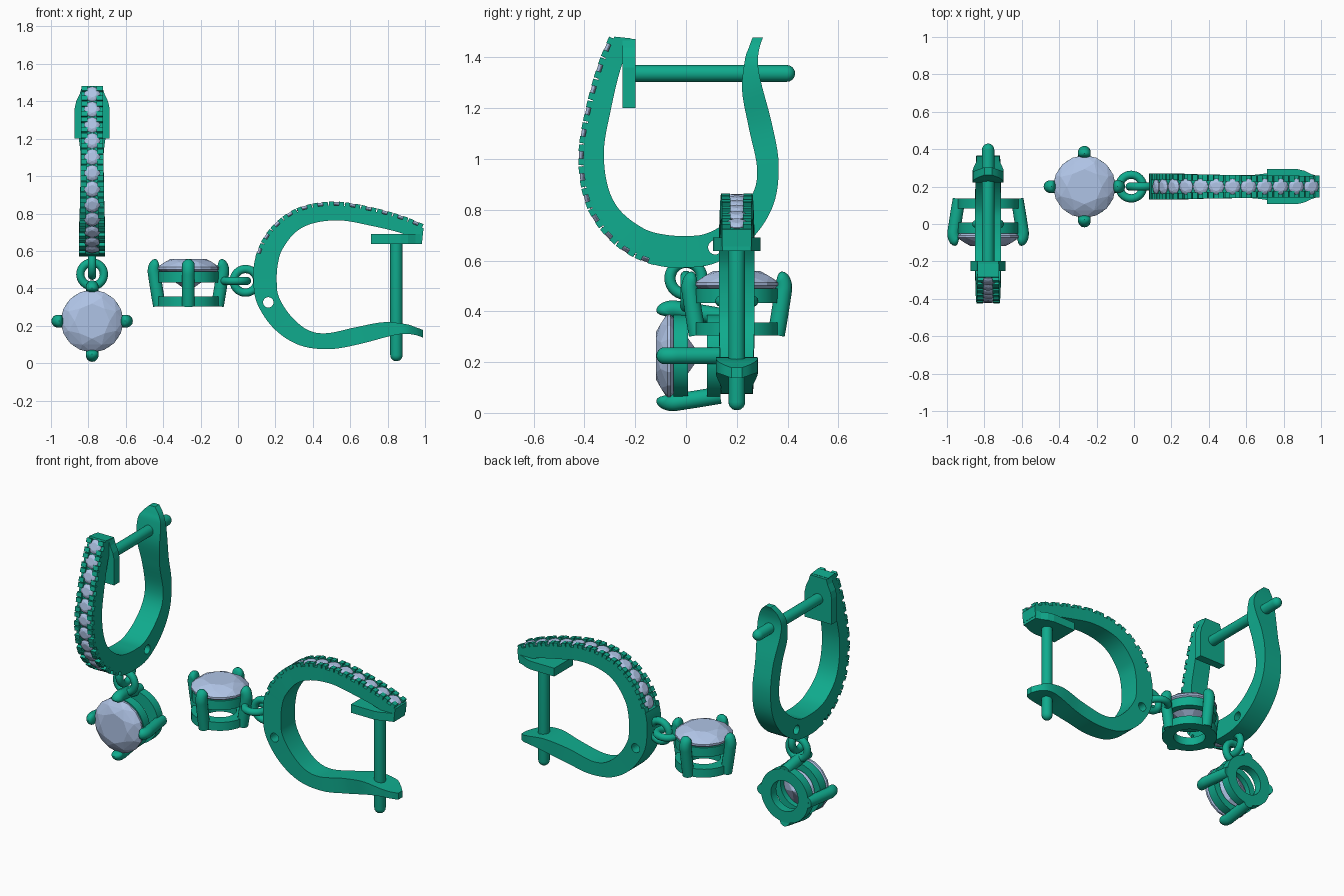
import bpy, bmesh
from math import sin, cos, pi, tau
from mathutils import Vector as V, Matrix

if "Cube" in bpy.data.objects:
    bpy.data.objects.remove(bpy.data.objects["Cube"])

def mat(name, col):
    m = bpy.data.materials.new(name)
    m.diffuse_color = (*col, 1)
    m.use_nodes = True
    m.node_tree.nodes["Principled BSDF"].inputs["Base Color"].default_value = m.diffuse_color
    return m

METAL = mat("green_metal", (0.005, 0.41, 0.27))
STONE = mat("pale_stone", (0.43, 0.55, 0.79))
parts = []

def finish(name, bm, material=METAL, smooth=True):
    bmesh.ops.recalc_face_normals(bm, faces=bm.faces)
    me = bpy.data.meshes.new(name)
    bm.to_mesh(me)
    bm.free()
    me.materials.append(material)
    ob = bpy.data.objects.new(name, me)
    bpy.context.collection.objects.link(ob)
    if smooth:
        bpy.ops.object.select_all(action='DESELECT')
        ob.select_set(True)
        bpy.context.view_layer.objects.active = ob
        bpy.ops.object.shade_smooth_by_angle(angle=0.6)
    parts.append(ob)
    return ob

def loft(bm, rings, loop=False):
    vs = [[bm.verts.new(p) for p in r] for r in rings]
    n = len(vs[0])
    for i in range(len(vs) - (not loop)):
        a, b = vs[i], vs[(i + 1) % len(vs)]
        for j in range(n):
            bm.faces.new((a[j], a[(j + 1) % n], b[(j + 1) % n], b[j]))
    if not loop:
        bm.faces.new(vs[0])
        bm.faces.new(vs[-1])

def tube(bm, path, radii, side, n=14):
    # tube along a planar path; side is the plane's normal
    rings = []
    for i, p in enumerate(path):
        t = (path[min(i + 1, len(path) - 1)] - path[max(i - 1, 0)]).normalized()
        nrm = side.cross(t)
        rings.append([p + radii[i] * (cos(k * tau / n) * nrm + sin(k * tau / n) * side) for k in range(n)])
    loft(bm, rings)

def lathe(bm, profile, place, n=40):
    loft(bm, [[place(r * cos(k * tau / n), r * sin(k * tau / n), h) for r, h in profile]
              for k in range(n)], loop=True)

def catmull(pts, steps):
    out = []
    for i in range(len(pts) - 1):
        a, b, c, d = (pts[max(i - 1, 0)], pts[i], pts[i + 1], pts[min(i + 2, len(pts) - 1)])
        for k in range(steps):
            t = k / steps
            out.append(0.5 * (2 * b + (c - a) * t + (2 * a - 5 * b + 4 * c - d) * t * t
                              + (3 * b - a - 3 * c + d) * t ** 3))
    return out + [pts[-1]]

def gem(bm, place):
    # brilliant cut with unit girdle radius, girdle at height 0
    pts = []
    for n, r, h, off in ((8, .56, .30, 0), (8, .82, .19, .5), (16, 1, .03, 0), (16, 1, -.04, 0),
                         (8, .5, -.42, .5), (1, 0, -.75, 0)):
        for k in range(n):
            a = (k + off) * tau / n
            pts.append(bm.verts.new(place(r * cos(a), r * sin(a), h)))
    bmesh.ops.convex_hull(bm, input=pts)

# hoop stations: outer y,z / inner y,z / half width
ST = [(-.30, 1.484, -.215, 1.475, .058), (-.346, 1.37, -.262, 1.34, .058), (-.39, 1.213, -.297, 1.19, .059),
      (-.421, 1.035, -.323, 1.04, .061), (-.409, .878, -.31, .90, .064), (-.358, .752, -.262, .80, .067),
      (-.252, .642, -.17, .728, .07), (-.122, .583, -.09, .703, .07), (0, .572, 0, .697, .07),
      (.125, .594, .085, .708, .07), (.258, .685, .185, .77, .067), (.344, .819, .262, .862, .065),
      (.365, .979, .28, .965, .063), (.338, 1.14, .248, 1.12, .062), (.296, 1.30, .221, 1.27, .08),
      (.283, 1.38, .232, 1.39, .08), (.29, 1.44, .248, 1.44, .056), (.303, 1.478, .262, 1.478, .02)]
STEPS, DEPTH = 6, .018
outer = catmull([V((w, a, b)) for a, b, c, d, w in ST], STEPS)
inner = catmull([V((w, c, d)) for a, b, c, d, w in ST], STEPS)
PAVE = 7 * STEPS
rings = []
for i, (o, q) in enumerate(zip(outer, inner)):
    w, o, q = o.x, V((0, o.y, o.z)), V((0, q.y, q.z))
    if i < PAVE:
        o += (q - o).normalized() * DEPTH
    X = V((w, 0, 0))
    rings.append([o - X, o + X, q + X, q - X])
bm = bmesh.new()
loft(bm, rings)
hoop = finish("hoop", bm)

# hinge hole through the hoop
bm = bmesh.new()
bmesh.ops.create_cone(bm, cap_ends=True, segments=24, radius1=.028, radius2=.028, depth=.4,
                      matrix=Matrix.Translation((0, .115, .652)) @ Matrix.Rotation(pi / 2, 4, 'Y'))
cutter = finish("hole_cutter", bm, smooth=False)
parts.remove(cutter)
cutter.hide_render = True
mod = hoop.modifiers.new("hole", 'BOOLEAN')
mod.object, mod.operation, mod.solver = cutter, 'DIFFERENCE', 'EXACT'
bpy.context.view_layer.objects.active = hoop
bpy.ops.object.modifier_apply(modifier="hole")
bpy.data.objects.remove(cutter)

# row of small stones with paired bead blocks between them
line = outer[:PAVE + 1]
lens = [0]
for a, b in zip(line, line[1:]):
    lens.append(lens[-1] + (b - a).length)

def frame(s):
    i = 0
    while i < len(line) - 2 and lens[i + 1] < s:
        i += 1
    p = line[i].lerp(line[i + 1], (s - lens[i]) / (lens[i + 1] - lens[i]))
    t = line[i + 1] - line[i]
    t.x = 0
    t.normalize()
    return p.x, V((0, p.y, p.z)), t, V((0, t.z, -t.y))

N = 12
pitch = lens[-1] / N
stones, beads = bmesh.new(), bmesh.new()
for k in range(N + 1):
    if k < N:
        w, p, t, n = frame((k + .5) * pitch)
        gem(stones, lambda a, b, h: V((a * .042, 0, 0)) + p + t * b * .042 + n * (h * .042 - DEPTH + .005))
    for ds in (-.0165, .0165):
        s = k * pitch + ds
        if not .01 < s < lens[-1]:
            continue
        w, p, t, n = frame(s)
        for sx in (-1, 1):
            x0, x1 = sx * (w - .034), sx * w
            loft(beads, [[V((x, 0, 0)) + p + t * d * .0135 + n * h
                          for x, d in ((x0, -1), (x1, -1), (x1, 1), (x0, 1))] for h in (-.03, .002)])
finish("small_stones", stones, STONE, False)
finish("stone_beads", beads, METAL, False)

# catch plate behind the hoop tip
half = [(.094, 1.2), (.094, 1.36), (.085, 1.40), (.066, 1.44), (.056, 1.473)]
outline = half + [(-x, z) for x, z in reversed(half)]
bm = bmesh.new()
loft(bm, [[V((x, y, z)) for x, z in outline] for y in (-.25, -.198)])
finish("catch_plate", bm, smooth=False)

# ear post with rounded end
bm = bmesh.new()
R = .033
dome = [(.397 + R * sin(a), R * cos(a)) for a in (0, .35, .7, 1.05, 1.4)]
ys = [(-.22, R)] + dome
tube(bm, [V((0, y, 1.337)) for y, r in ys], [r for y, r in ys], V((1, 0, 0)), 20)
finish("ear_post", bm)

# two linked jump rings
circ = [(.063 + .022 * cos(k * tau / 14), .022 * sin(k * tau / 14)) for k in range(14)]
bm = bmesh.new()
lathe(bm, circ, lambda a, b, h: V((h, a, .53 + b)))
finish("upper_link", bm)
bm = bmesh.new()
lathe(bm, circ, lambda a, b, h: V((a, h, .475 + b)))
finish("lower_link", bm)

# drop: big stone, two setting rings, four claws; h runs toward the front
def drop(a, b, h):
    return V((a, .44 - h, .225 + b))

bm = bmesh.new()
gem(bm, lambda a, b, h: drop(a * .167, b * .167, .508 + h * .167))
finish("drop_stone", bm, STONE, False)
for name, ro, ri, h0, h1 in (("upper_setting_ring", .162, .118, .432, .49),
                             ("base_setting_ring", .165, .095, .304, .357)):
    bm = bmesh.new()
    lathe(bm, [(ri, h0), (ro, h0), (ro, h1), (ri, h1)], drop)
    finish(name, bm)

claw = catmull([V(p) for p in ((.155, .306), (.166, .37), (.18, .46), (.184, .495), (.176, .522), (.158, .53))], 4)
radii = [.034] * (len(claw) - 3) + [.031, .025, .014]
bm = bmesh.new()
for k in range(4):
    d, s = (cos(k * pi / 2), sin(k * pi / 2)), V((-sin(k * pi / 2), 0, cos(k * pi / 2)))
    tube(bm, [drop(p.x * d[0], p.x * d[1], p.y) for p in claw], radii, s)
finish("claws", bm)

# place the hanging earring, and a second one lying on its back
lying = Matrix(((0, 0, 1, -.49), (-1, 0, 0, .2), (0, -1, 0, .44), (0, 0, 0, 1)))
for ob in list(parts):
    twin = ob.copy()
    twin.name = "lying_" + ob.name
    bpy.context.collection.objects.link(twin)
    twin.matrix_world = lying
    ob.name = "hanging_" + ob.name
    ob.matrix_world = Matrix.Translation((-.78, 0, 0))
